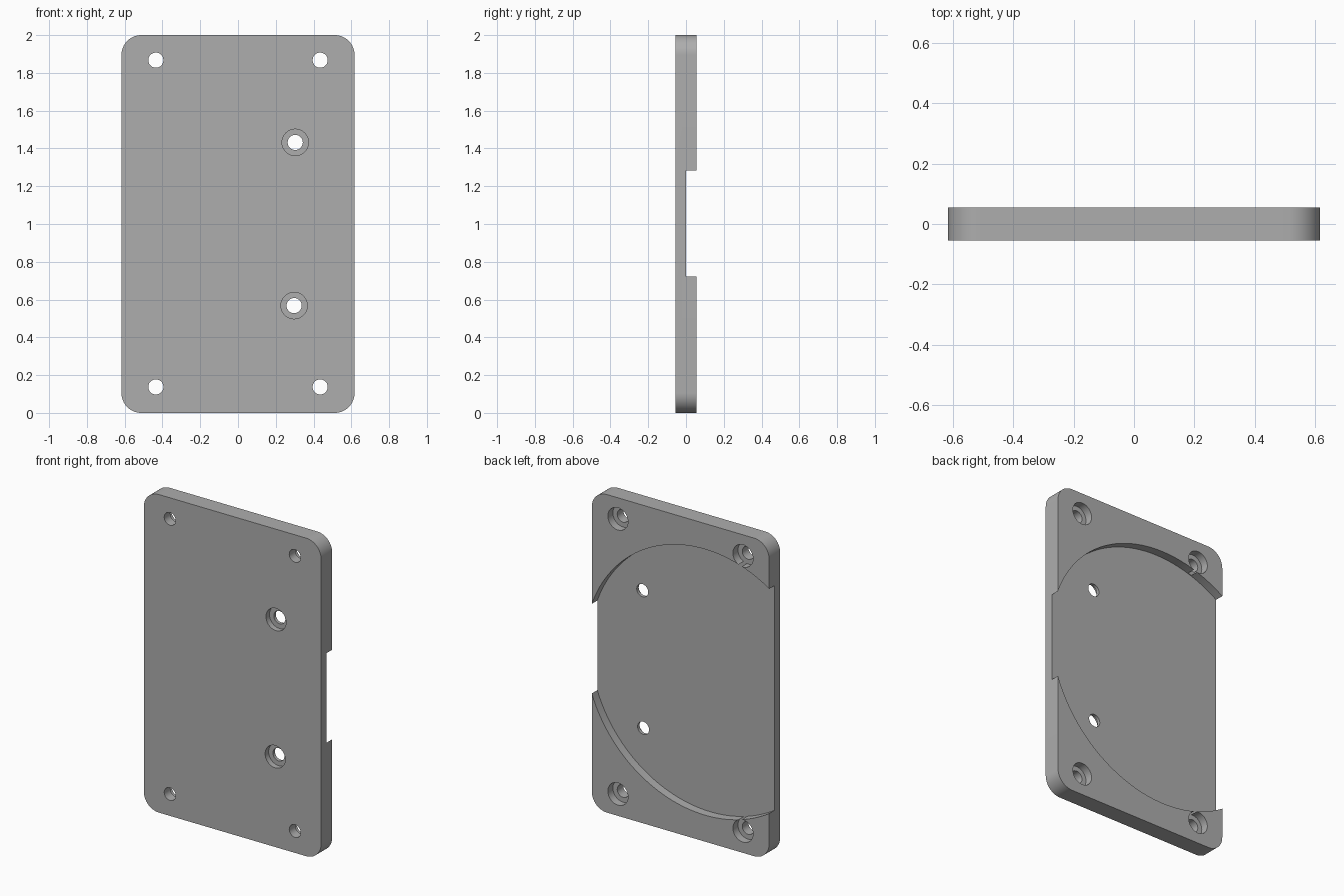
import bpy, bmesh, math
from mathutils import Matrix

cube = bpy.data.objects.get("Cube")
if cube:
    bpy.data.objects.remove(cube, do_unlink=True)

W, H, T = 0.617, 2.0, 0.055      # half width, height, half thickness
MID = 1.0025                     # height of the hole pattern's centre
CORNER = 0.105

grey = bpy.data.materials.new("plate grey")
grey.use_nodes = True
color = (0.42, 0.42, 0.42, 1)
grey.diffuse_color = color
grey.node_tree.nodes["Principled BSDF"].inputs["Base Color"].default_value = color


def make_object(name, bm):
    mesh = bpy.data.meshes.new(name)
    bmesh.ops.recalc_face_normals(bm, faces=bm.faces)
    bm.to_mesh(mesh)
    bm.free()
    obj = bpy.data.objects.new(name, mesh)
    bpy.context.collection.objects.link(obj)
    return obj


def rounded_plate():
    bm = bmesh.new()
    steps = 16
    verts = []
    corners = [(1, 1), (-1, 1), (-1, -1), (1, -1)]
    for i, (sx, sz) in enumerate(corners):
        cx, cz = sx * (W - CORNER), H / 2 + sz * (H / 2 - CORNER)
        for k in range(steps + 1):
            a = (i + k / steps) * math.pi / 2
            verts.append(bm.verts.new((cx + CORNER * math.cos(a), -T, cz + CORNER * math.sin(a))))
    face = bm.faces.new(verts)
    ext = bmesh.ops.extrude_face_region(bm, geom=[face])
    moved = [v for v in ext["geom"] if isinstance(v, bmesh.types.BMVert)]
    bmesh.ops.translate(bm, verts=moved, vec=(0, 2 * T, 0))
    return make_object("mounting_plate", bm)


def cut_round(plate, x, z, radius, y0, y1, segments=48):
    """Remove a cylinder running along y from y0 to y1."""
    bm = bmesh.new()
    place = Matrix.Translation((x, (y0 + y1) / 2, z)) @ Matrix.Rotation(math.pi / 2, 4, "X")
    bmesh.ops.create_cone(bm, cap_ends=True, segments=segments, radius1=radius,
                          radius2=radius, depth=y1 - y0, matrix=place)
    cutter = make_object("cutter", bm)
    cutter.hide_render = True
    mod = plate.modifiers.new("cut", "BOOLEAN")
    mod.operation = "DIFFERENCE"
    mod.solver = "EXACT"
    mod.object = cutter
    bpy.context.view_layer.objects.active = plate
    bpy.ops.object.modifier_apply(modifier=mod.name)
    bpy.data.objects.remove(cutter, do_unlink=True)


plate = rounded_plate()
plate.data.materials.append(grey)

# Large round recess in the back, running off both sides
cut_round(plate, -0.17, MID, 0.836, 0, 0.2, 160)

# Corner screw holes, counterbored from the back
for sx in (-1, 1):
    for sz in (-1, 1):
        x, z = sx * 0.435, MID + sz * 0.865
        cut_round(plate, x, z, 0.04, -0.2, 0.2)
        cut_round(plate, x, z, 0.07, T - 0.05, 0.2)

# Two inner screw holes, counterbored from the front
for x, z in ((0.303, 1.432), (0.297, 0.568)):
    cut_round(plate, x, z, 0.04, -0.2, 0.2)
    cut_round(plate, x, z, 0.07, -0.2, -T + 0.035)

bpy.ops.object.select_all(action="DESELECT")
plate.select_set(True)
bpy.context.view_layer.objects.active = plate
bpy.ops.object.shade_smooth_by_angle(angle=math.radians(30))
